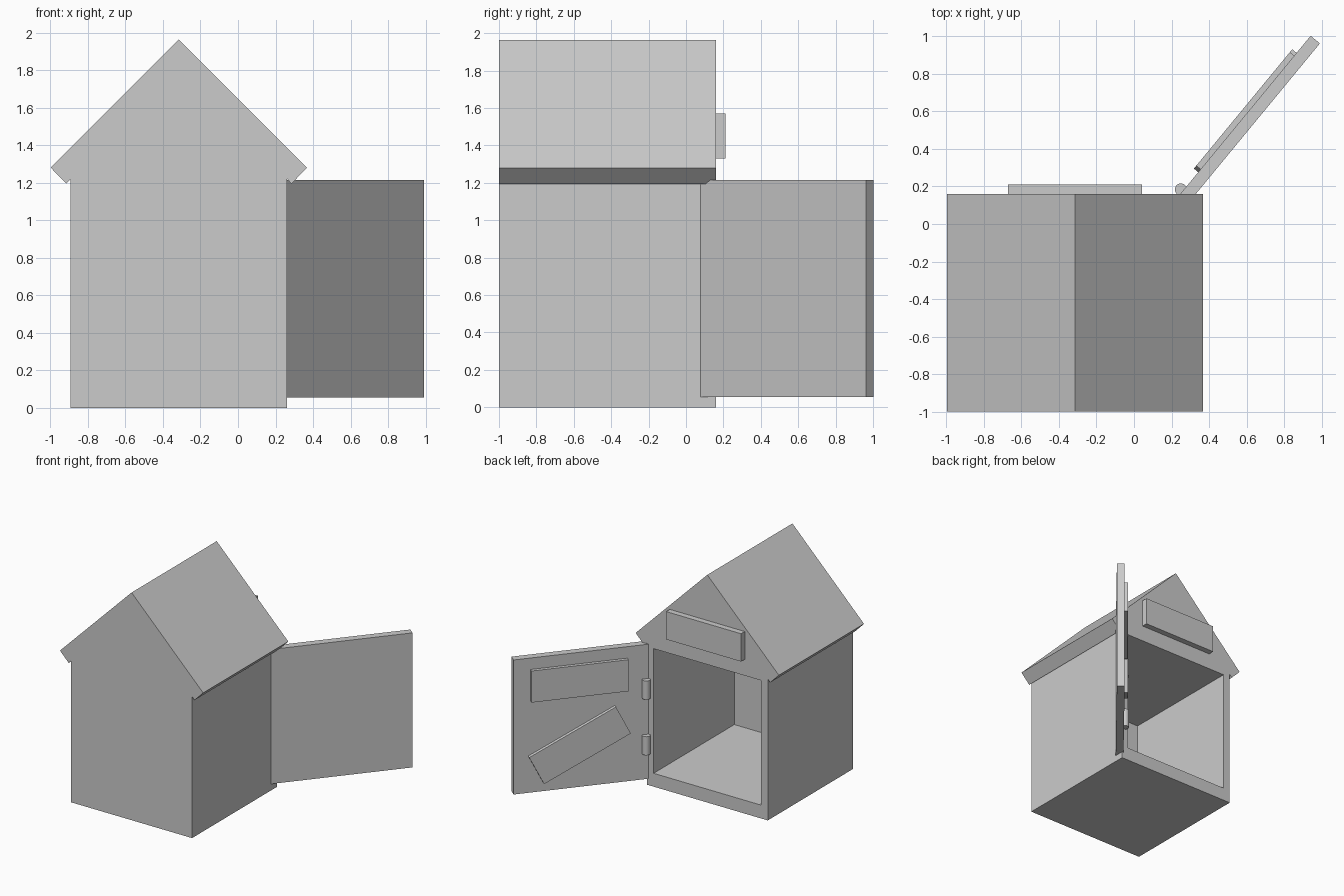
import bpy, bmesh
from math import radians, atan2
from mathutils import Matrix

if "Cube" in bpy.data.objects:
    bpy.data.objects.remove(bpy.data.objects["Cube"])


def box(name, size, matrix):
    bm = bmesh.new()
    bmesh.ops.create_cube(bm, size=1, matrix=Matrix.Diagonal((*size, 1)))
    return finish(bm, name, matrix)


def finish(bm, name, matrix=Matrix()):
    bmesh.ops.recalc_face_normals(bm, faces=bm.faces)
    me = bpy.data.meshes.new(name)
    bm.to_mesh(me)
    bm.free()
    ob = bpy.data.objects.new(name, me)
    ob.matrix_world = matrix
    bpy.context.collection.objects.link(ob)
    return ob


# House shell: gabled outline with overhanging eaves, extruded front to back
CX, FRONT, BACK = -0.315, -1.0, 0.16
half = [(0.577, 0), (0.577, 1.22), (0.60, 1.195), (0.683, 1.28)]
outline = ([(CX + x, z) for x, z in half] + [(CX, 1.963)]
           + [(CX - x, z) for x, z in reversed(half)])
bm = bmesh.new()
face = bm.faces.new([bm.verts.new((x, FRONT, z)) for x, z in outline])
ext = bmesh.ops.extrude_face_region(bm, geom=[face])
bmesh.ops.translate(bm, vec=(0, BACK - FRONT, 0),
                    verts=[v for v in ext["geom"] if isinstance(v, bmesh.types.BMVert)])
house = finish(bm, "house_shell")

# Room hollowed out from the back
cutter = box("room_cutter", (1.024, 1.3, 1.075), Matrix.Translation((CX, -0.94 + 0.65, 0.6525)))
cutter.hide_render = True
mod = house.modifiers.new("room", "BOOLEAN")
mod.operation, mod.solver, mod.object = "DIFFERENCE", "EXACT", cutter
bpy.context.view_layer.objects.active = house
bpy.ops.object.modifier_apply(modifier="room")
bpy.data.objects.remove(cutter)

# Board on the back gable
box("gable_board", (0.715, 0.06, 0.24), Matrix.Translation((CX, 0.18, 1.45)))

# Open door; its frame has x along the door, y towards the inner side
W, T = 1.155, 0.064
hinge = Matrix.Translation((0.207, 0.112, 0)) @ Matrix.Rotation(radians(50.5), 4, "Z")
box("door", (W, T, 1.16), hinge @ Matrix.Translation((W / 2, -T / 2, 0.635)))

# Boards on the inside of the door
for name, z, tilt in (("upper_door_board", 0.98, 0), ("lower_door_board", 0.425, 26.4)):
    box(name, (0.785, 0.04, 0.272),
        hinge @ Matrix.Translation((0.625, 0.01, z)) @ Matrix.Rotation(radians(tilt), 4, "Y"))

# Hinge barrels
for name, z in (("lower_hinge", 0.36), ("upper_hinge", 0.84)):
    bpy.ops.mesh.primitive_cylinder_add(vertices=32, radius=0.032, depth=0.16, location=(0.25, 0.184, z))
    bpy.context.object.name = name
    bpy.ops.object.shade_smooth_by_angle()
